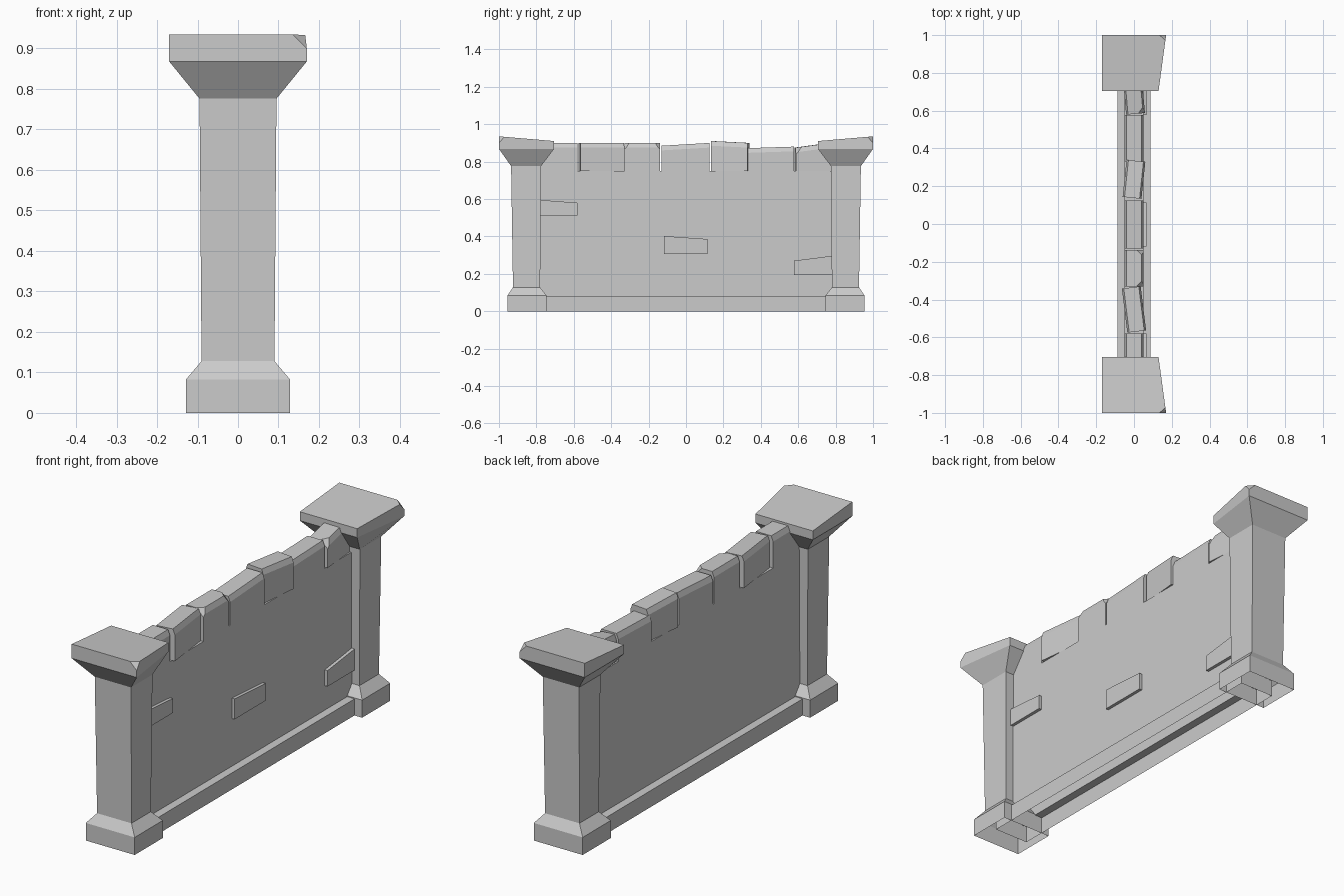
import bpy, bmesh
from math import radians
from mathutils import Matrix, Vector

if "Cube" in bpy.data.objects:
    bpy.data.objects.remove(bpy.data.objects["Cube"])


def loft(name, rings, chips=(), matrix=None, open_bottom=False):
    """Skin stacked 4-point rings; chips are (corner, size, outward signs)."""
    bm = bmesh.new()
    vs = [[bm.verts.new(p) for p in r] for r in rings]
    for a, b in zip(vs, vs[1:]):
        for i in range(4):
            j = (i + 1) % 4
            bm.faces.new((a[i], a[j], b[j], b[i]))
    bm.faces.new(vs[-1])
    if not open_bottom:
        bm.faces.new(vs[0][::-1])
    for corner, size, n in chips:
        co = Vector(corner) - Vector((n[0] * size, 0, 0))
        res = bmesh.ops.bisect_plane(
            bm, geom=bm.verts[:] + bm.edges[:] + bm.faces[:],
            plane_co=co, plane_no=Vector(n), clear_outer=True)
        cut = [e for e in res["geom_cut"] if isinstance(e, bmesh.types.BMEdge)]
        bmesh.ops.edgenet_fill(bm, edges=cut)
    if matrix:
        bm.transform(matrix)
    bmesh.ops.recalc_face_normals(bm, faces=bm.faces[:])
    me = bpy.data.meshes.new(name)
    bm.to_mesh(me)
    bm.free()
    ob = bpy.data.objects.new(name, me)
    bpy.context.collection.objects.link(ob)
    return ob


def rect(hx, y0, y1, z0, z1=None, xin=None):
    """Ring with height z0 at y0 and z1 at y1; xin is +x extent at y0."""
    z1 = z0 if z1 is None else z1
    xin = hx if xin is None else xin
    return [(-hx, y0, z0), (xin, y0, z0), (hx, y1, z1), (-hx, y1, z1)]


# Pillars: foot, shaft, flared cap with a slanted top and chipped corner
for side, s in (("front", -1), ("back", 1)):
    loft("pillar_" + side, [
        rect(.128, .745, .955, 0),
        rect(.128, .745, .955, .083),
        rect(.09, .78, .925, .128),
        rect(.095, .775, .935, .776),
        rect(.17, .705, 1.0, .868, xin=.13),
        rect(.17, .705, 1.0, .91, .935, xin=.13)],
        chips=[((.17, 1.0, .935), .035, (1, 1, 1))],
        matrix=Matrix.Scale(s, 4, (0, 1, 0)), open_bottom=True)

# Wall panel with stepped plinth, open underneath
loft("wall", [
    rect(.088, -.85, .85, 0),
    rect(.088, -.85, .85, .078),
    rect(.05, -.85, .85, .079),
    rect(.05, -.85, .85, .75)], open_bottom=True)

# Coping stones: y start, y end, top heights, twist in degrees, chipped ends
stones = [
    (-.80, -.58, .90, .90, 0, ()),
    (-.57, -.335, .90, .90, 7, ()),
    (-.33, -.138, .90, .90, 0, (-1, 1)),
    (-.13, .125, .885, .90, 0, ()),
    (.138, .335, .91, .90, -6, ()),
    (.33, .577, .872, .88, 0, ()),
    (.583, .77, .875, .90, 5, (-1,)),
]
for i, (y0, y1, z0, z1, twist, ends) in enumerate(stones):
    mid, h = (y0 + y1) / 2, (y1 - y0) / 2
    chips = [((.04, h * e, z0 if e < 0 else z1), .026, (1, e, 1)) for e in ends]
    loft(f"coping_stone_{i + 1}", [
        rect(.05, -h, h, .75),
        rect(.05, -h, h, z0 - .025, z1 - .025),
        rect(.04, -h, h, z0, z1)],
        chips=chips,
        matrix=Matrix.Translation((0, mid, 0)) @ Matrix.Rotation(radians(twist), 4, 'Z'))

# Raised bricks on the right face
for i, (y0, y1, zb, z0, z1) in enumerate([
        (-.78, -.58, .512, .595, .58),
        (-.118, .115, .305, .402, .386),
        (.577, .78, .195, .27, .296)]):
    loft(f"raised_brick_{i + 1}", [
        [(.045, y0, zb), (.045, y1, zb), (.045, y1, z1), (.045, y0, z0)],
        [(.065, y0, zb), (.065, y1, zb), (.065, y1, z1), (.065, y0, z0)]],
        open_bottom=True)
